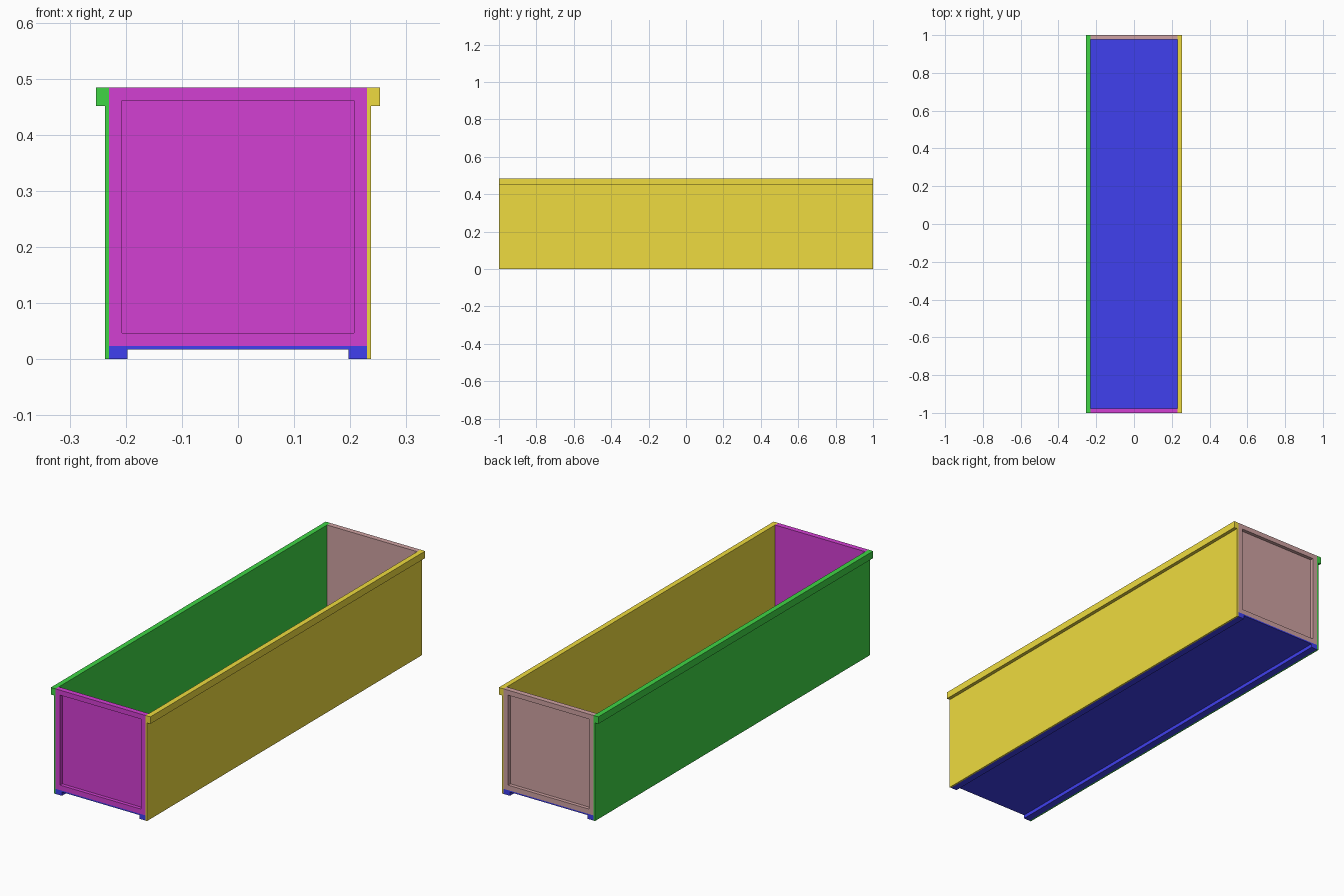
import bpy, bmesh

if "Cube" in bpy.data.objects:
    bpy.data.objects.remove(bpy.data.objects["Cube"])

INNER, SHEET, RIM = 0.2295, 0.237, 0.2535   # half widths: inside, sheet outside, rim outside
TOP, FLOOR = 0.484, 0.0235
BORDER, LIP = 0.0325, 0.0165                # frame width and projection beyond the sheet


def finish(name, bm, color):
    bmesh.ops.recalc_face_normals(bm, faces=bm.faces)
    mesh = bpy.data.meshes.new(name)
    bm.to_mesh(mesh)
    bm.free()
    mat = bpy.data.materials.new(name + "_paint")
    mat.diffuse_color = (*color, 1)
    mat.use_nodes = True
    mat.node_tree.nodes["Principled BSDF"].inputs["Base Color"].default_value = mat.diffuse_color
    mesh.materials.append(mat)
    obj = bpy.data.objects.new(name, mesh)
    bpy.context.collection.objects.link(obj)
    return obj


def extrude_along_y(name, profile, color):
    """Extrude an (x, z) profile over the full length."""
    bm = bmesh.new()
    face = bm.faces.new([bm.verts.new((x, -1, z)) for x, z in profile])
    ext = bmesh.ops.extrude_face_region(bm, geom=[face])
    verts = [v for v in ext["geom"] if isinstance(v, bmesh.types.BMVert)]
    bmesh.ops.translate(bm, verts=verts, vec=(0, 2, 0))
    return finish(name, bm, color)


def end_panel(name, side, color):
    """Framed panel with a recess on its outer face; side is -1 front, 1 back."""
    bm = bmesh.new()
    bmesh.ops.create_cube(bm, size=1)
    depth = RIM - INNER
    bmesh.ops.scale(bm, verts=bm.verts, vec=(2 * INNER, depth, TOP - FLOOR))
    bmesh.ops.translate(bm, verts=bm.verts,
                        vec=(0, side * (1 - depth / 2), (TOP + FLOOR) / 2))
    bm.normal_update()
    outer = max(bm.faces, key=lambda f: f.normal.y * side)
    # Frame border, then a straight-walled recess
    bmesh.ops.inset_region(bm, faces=[outer], thickness=BORDER)
    ext = bmesh.ops.extrude_face_region(bm, geom=[outer])
    verts = [v for v in ext["geom"] if isinstance(v, bmesh.types.BMVert)]
    bmesh.ops.translate(bm, verts=verts, vec=(0, -side * LIP, 0))
    if outer.is_valid:
        bmesh.ops.delete(bm, geom=[outer], context='FACES_ONLY')
    return finish(name, bm, color)


# Side walls with an outward top rim
wall = [(INNER, 0), (SHEET, 0), (SHEET, TOP - BORDER), (RIM, TOP - BORDER),
        (RIM, TOP), (INNER, TOP)]
extrude_along_y("right_wall", wall, (0.86, 0.71, 0.05))
extrude_along_y("left_wall", [(-x, z) for x, z in wall], (0.05, 0.66, 0.06))

# Floor sheet with a runner under each long edge
half = [(INNER, FLOOR), (INNER, 0), (INNER - BORDER, 0), (INNER - BORDER, 0.017)]
extrude_along_y("floor", half + [(-x, z) for x, z in reversed(half)], (0.05, 0.05, 0.86))

# End panels
end_panel("front_panel", -1, (0.65, 0.05, 0.65))
end_panel("back_panel", 1, (0.62, 0.36, 0.36))
